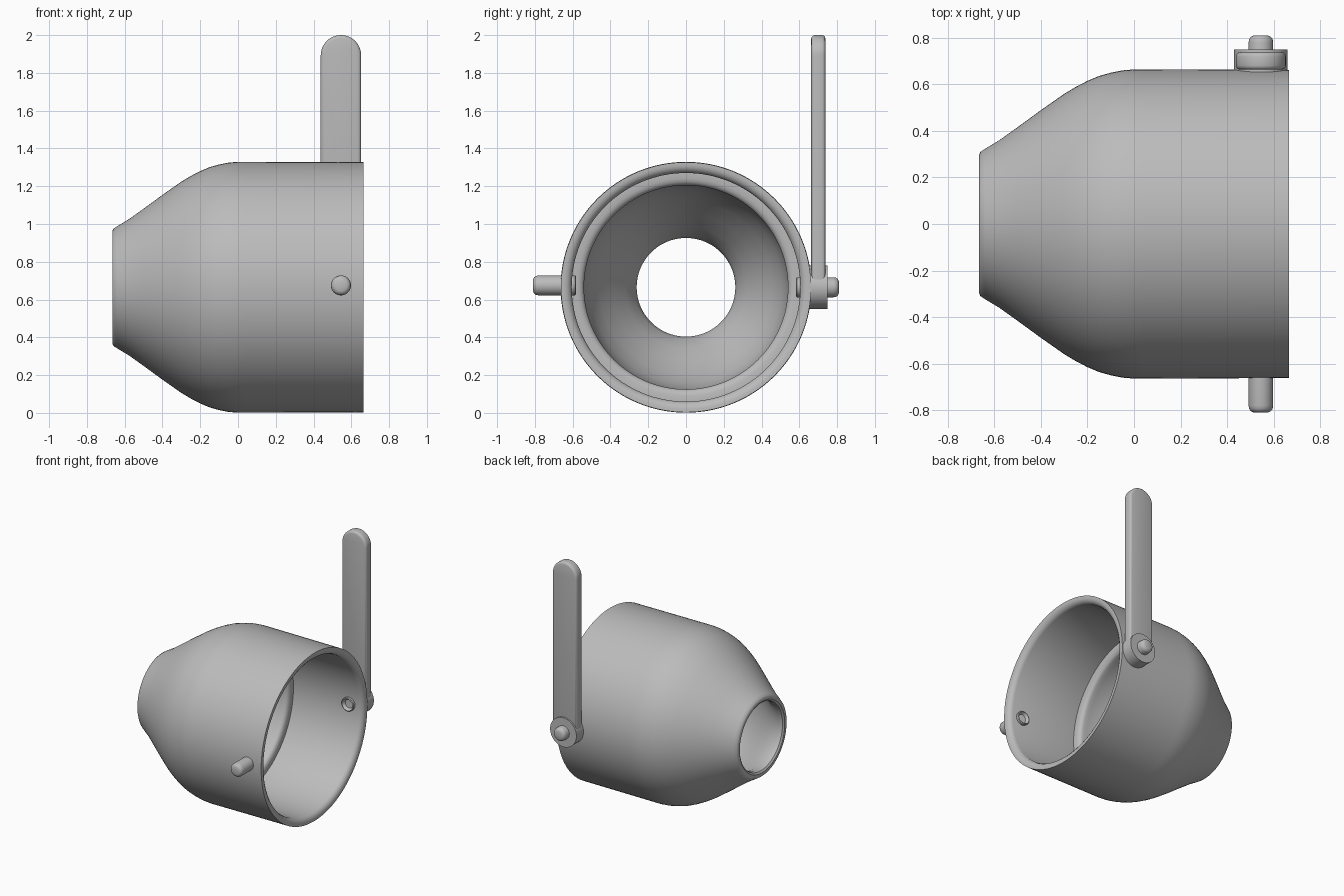
import bpy, bmesh, math
from mathutils import Matrix, Vector

if "Cube" in bpy.data.objects:
    bpy.data.objects.remove(bpy.data.objects["Cube"])

grey = bpy.data.materials.new("neutral grey")
grey.use_nodes = True
grey.diffuse_color = (0.5, 0.5, 0.5, 1)
grey.node_tree.nodes["Principled BSDF"].inputs["Base Color"].default_value = (0.5, 0.5, 0.5, 1)

MID = 0.665   # height of the body axis
PIVOT = 0.545  # pivot position along the body


def finish(bm, name, angle=35):
    bmesh.ops.remove_doubles(bm, verts=bm.verts, dist=1e-5)
    bmesh.ops.recalc_face_normals(bm, faces=bm.faces)
    mesh = bpy.data.meshes.new(name)
    bm.to_mesh(mesh)
    bm.free()
    mesh.materials.append(grey)
    obj = bpy.data.objects.new(name, mesh)
    bpy.context.collection.objects.link(obj)
    bpy.ops.object.select_all(action="DESELECT")
    obj.select_set(True)
    bpy.context.view_layer.objects.active = obj
    bpy.ops.object.shade_smooth_by_angle(angle=math.radians(angle))
    return obj


def lathe(name, profile, origin, turn, steps, closed=False):
    """Spin (along, radius) points about local x, then turn about z and move."""
    bm = bmesh.new()
    verts = [bm.verts.new((a, 0, r)) for a, r in profile]
    edges = [bm.edges.new(p) for p in zip(verts, verts[1:])]
    if closed:
        edges.append(bm.edges.new((verts[-1], verts[0])))
    bmesh.ops.spin(bm, geom=verts + edges, cent=(0, 0, 0), axis=(1, 0, 0),
                   angle=math.tau, steps=steps, use_merge=True)
    bm.transform(Matrix.Translation(origin) @ Matrix.Rotation(turn, 4, "Z"))
    return finish(bm, name)


# Hollow body: straight barrel, S-curved cone, neck, inner wall and ledge
outer = [(0.665, 0.662), (0.04, 0.664), (0, 0.664), (-0.05, 0.66), (-0.1, 0.65), (-0.15, 0.636),
         (-0.2, 0.615), (-0.25, 0.589), (-0.3, 0.559), (-0.4, 0.489), (-0.5, 0.416),
         (-0.58, 0.359), (-0.64, 0.323), (-0.66, 0.31), (-0.665, 0.298)]
inner = [(-0.665, 0.28), (-0.655, 0.266), (-0.63, 0.261), (-0.58, 0.275), (-0.5, 0.322),
         (-0.4, 0.39), (-0.3, 0.457), (-0.2, 0.507), (-0.1, 0.533), (0, 0.54), (0.03, 0.54),
         (0.045, 0.545), (0.055, 0.558), (0.06, 0.575), (0.06, 0.605),
         (0.63, 0.605), (0.65, 0.613), (0.662, 0.63), (0.665, 0.645)]
lathe("body_shell", outer + inner, (0, 0, MID), 0, 128, closed=True)

# Pivot pins with rounded tips and dished inner ends
pin = [(0.81, 0), (0.81, 0.03), (0.805, 0.042), (0.795, 0.05), (0.78, 0.053),
       (0.587, 0.053), (0.582, 0.047), (0.59, 0.04), (0.61, 0.03), (0.62, 0)]
lathe("front_pin", pin, (PIVOT, 0, MID + 0.01), -math.pi / 2, 32)
lathe("back_pin", pin, (PIVOT, 0, MID), math.pi / 2, 32)

# Round boss joining the lever to the back pin
boss = [(0.64, 0), (0.64, 0.115), (0.75, 0.115), (0.75, 0)]
lathe("lever_boss", boss, (PIVOT, 0, MID), math.pi / 2, 48)

# Upright lever with a rounded top and softened edges
HALF = 0.107
bm = bmesh.new()
outline = [(-HALF, 0.67), (HALF, 0.67)]
for i in range(25):
    t = math.pi * i / 24
    outline.append((HALF * math.cos(t), 2 - HALF + HALF * math.sin(t)))
face = bm.faces.new([bm.verts.new((PIVOT + x, 0.663, z)) for x, z in outline])
side = bmesh.ops.extrude_face_region(bm, geom=[face])["geom"]
bmesh.ops.translate(bm, vec=Vector((0, 0.075, 0)),
                    verts=[v for v in side if isinstance(v, bmesh.types.BMVert)])
rims = [e for e in bm.edges if abs(e.verts[0].co.y - e.verts[1].co.y) < 1e-4]
bmesh.ops.bevel(bm, geom=rims, offset=0.018, segments=3, profile=0.5, affect="EDGES")
finish(bm, "lever")
